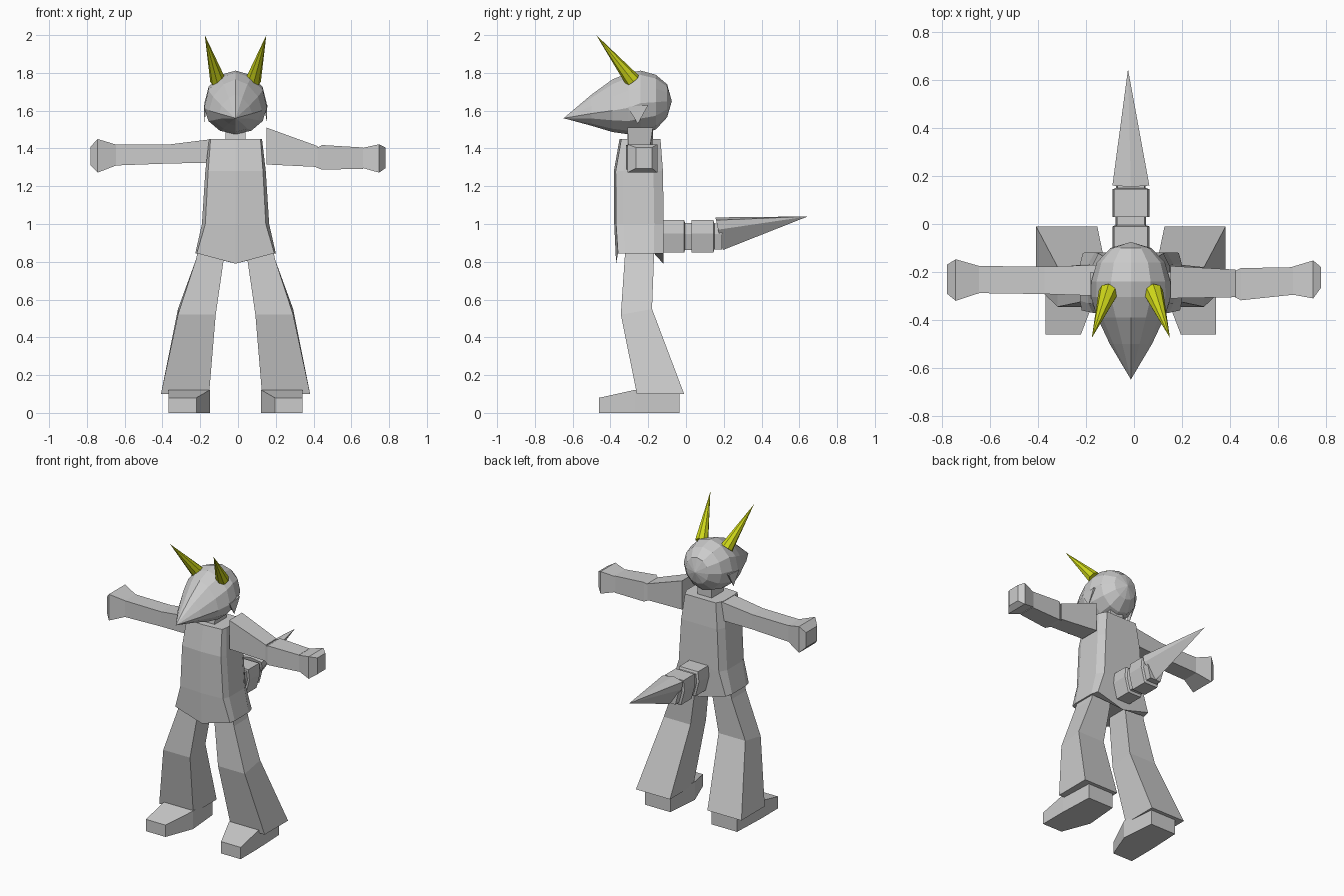
import bpy, bmesh, math
from mathutils import Vector

if "Cube" in bpy.data.objects:
    bpy.data.objects.remove(bpy.data.objects["Cube"])

CX = -0.013  # symmetry plane of the body


def loft(name, rings, mirror=False, mat=None):
    """Skin a list of equal-length rings; a one-point last ring makes a tip."""
    bm = bmesh.new()
    for s in ((1, -1) if mirror else (1,)):
        vs = [[bm.verts.new((s * p[0] + CX, p[1], p[2])) for p in r] for r in rings]
        for a, b in zip(vs, vs[1:]):
            n = max(len(a), len(b))
            for i in range(n):
                j = (i + 1) % n
                if len(b) == 1:
                    bm.faces.new((a[i], a[j], b[0]))
                elif len(a) == 1:
                    bm.faces.new((a[0], b[j], b[i]))
                else:
                    bm.faces.new((a[i], a[j], b[j], b[i]))
        for end in (vs[0], vs[-1]):
            if len(end) > 2:
                bm.faces.new(end)
    bmesh.ops.recalc_face_normals(bm, faces=bm.faces)
    me = bpy.data.meshes.new(name)
    bm.to_mesh(me)
    bm.free()
    ob = bpy.data.objects.new(name, me)
    bpy.context.collection.objects.link(ob)
    if mat:
        me.materials.append(mat)
    return ob


def rect(axis, t, a0, a1, b0, b1):
    """Rectangle across an axis at position t."""
    pts = ((a0, b0), (a1, b0), (a1, b1), (a0, b1))
    k = "xyz".index(axis)
    return [(*p[:k], t, *p[k:]) for p in pts]


# Torso: ten-sided rings, hips flare and dip to a point front and back
def torso_ring(z, front, side, back, yf, yb, dip=0):
    half = [(front, yf + .01, z), (side, yf + .05, z), (side, yb - .05, z), (back, yb, z)]
    return ([(0, yf, z - dip)] + half + [(0, yb, z - dip)]
            + [(-x, y, w) for x, y, w in reversed(half)])


loft("torso", [torso_ring(.845, .205, .213, .2, -.37, -.12, .055),
               torso_ring(1.0, .16, .178, .15, -.38, -.118),
               torso_ring(1.28, .145, .16, .135, -.382, -.122),
               torso_ring(1.45, .132, .14, .115, -.352, -.135)])
loft("neck", [rect("z", 1.42, -.055, .055, -.31, -.18),
              rect("z", 1.53, -.05, .05, -.30, -.18)])

# Legs with flared trousers, and feet
leg = [rect("z", .90, .055, .19, -.32, -.17), rect("z", .81, .063, .21, -.325, -.17)]
leg.append([(.105, -.345, .52), (.305, -.345, .52), (.305, -.18, .55), (.105, -.18, .55)])
leg.append(rect("z", .10, .14, .395, -.26, -.01))
loft("legs", leg, mirror=True)
loft("feet", [rect("y", -.46, .208, .355, 0, .08),
              rect("y", -.27, .135, .355, 0, .122),
              rect("y", -.035, .155, .345, 0, .12)], mirror=True)

# Arm in one piece on the -x side, jointed arm on the +x side
loft("plain_arm", [rect("x", -.12, -.30, -.17, 1.325, 1.45),
                   rect("x", -.36, -.292, -.178, 1.32, 1.42),
                   rect("x", -.632, -.288, -.175, 1.31, 1.42)])
loft("plain_hand", [rect("x", -.632, -.288, -.175, 1.31, 1.42),
                    rect("x", -.73, -.32, -.147, 1.272, 1.45),
                    rect("x", -.767, -.29, -.17, 1.31, 1.41)])
loft("upper_arm", [rect("x", .165, -.31, -.175, 1.315, 1.51),
                   rect("x", .435, -.305, -.19, 1.302, 1.412)])
loft("forearm", [rect("x", .425, -.30, -.20, 1.30, 1.40),
                 rect("x", .458, -.318, -.184, 1.288, 1.418),
                 rect("x", .675, -.295, -.18, 1.292, 1.405)])
loft("jointed_hand", [rect("x", .66, -.292, -.182, 1.30, 1.40),
                      rect("x", .76, -.31, -.152, 1.272, 1.422),
                      rect("x", .793, -.265, -.18, 1.295, 1.405)])


# Head: round skull running into a pointed beak
def head_ring(y, hw, zc, top, bot, power=1.0, n=12):
    ring = []
    for i in range(n):
        a = 2 * math.pi * i / n
        c, s = math.cos(a), math.sin(a)
        h = top - zc if s > 0 else zc - bot
        ring.append((hw * math.copysign(abs(c) ** power, c), y,
                     zc + h * math.copysign(abs(s) ** power, s)))
    return ring


loft("head", [[(0, -.075, 1.65)],
              head_ring(-.10, .085, 1.65, 1.74, 1.565),
              head_ring(-.16, .142, 1.645, 1.79, 1.50),
              head_ring(-.24, .165, 1.64, 1.812, 1.477),
              head_ring(-.305, .166, 1.615, 1.80, 1.475),
              head_ring(-.39, .14, 1.60, 1.765, 1.487, 1.15),
              head_ring(-.50, .088, 1.585, 1.685, 1.52, 1.3),
              [(0, -.648, 1.56)]])

# Small pointed flaps at the beak corners
loft("cheek_flaps", [[(.155, -.31, 1.62), (.168, -.31, 1.62), (.168, -.20, 1.63), (.155, -.20, 1.63)],
                     [(.164, -.255, 1.53)]], mirror=True)

# Horns
yellow = bpy.data.materials.new("horn_yellow")
yellow.diffuse_color = (.62, .68, .01, 1)
yellow.use_nodes = True
yellow.node_tree.nodes["Principled BSDF"].inputs["Base Color"].default_value = yellow.diffuse_color
base, tip = Vector((.093, -.283, 1.76)), Vector((.163, -.475, 2.0))
d = (tip - base).normalized()
u = d.cross(Vector((1, 0, 0))).normalized()
v = d.cross(u)
ring = [base + .042 * (u * math.cos(k * math.pi / 4) + v * math.sin(k * math.pi / 4)) for k in range(8)]
loft("horns", [ring, [tip]], mirror=True, mat=yellow)


# Tail: two blocks with thin necks, then a spike
def tail_ring(y, k=1.0, lean=0, up=0):
    pts = ((-.07, .085), (.07, .085), (.077, .015), (.05, -.087), (-.05, -.087), (-.077, .015))
    return [(x * k, y - lean * z, .935 + z * k + up) for x, z in pts]


loft("tail_base", [tail_ring(-.16), tail_ring(-.01), tail_ring(-.005, .82),
                   tail_ring(.03, .82)])
loft("tail_block", [tail_ring(.03), tail_ring(.145), tail_ring(.15, .8), tail_ring(.19, .8)])
spike = [(0, .155, 1.035), (.077, .16, 1.02), (.075, .17, .97), (0, .195, .862),
         (-.075, .17, .97), (-.077, .16, 1.02)]
loft("tail_spike", [spike, [(-.012, .645, 1.04)]])
